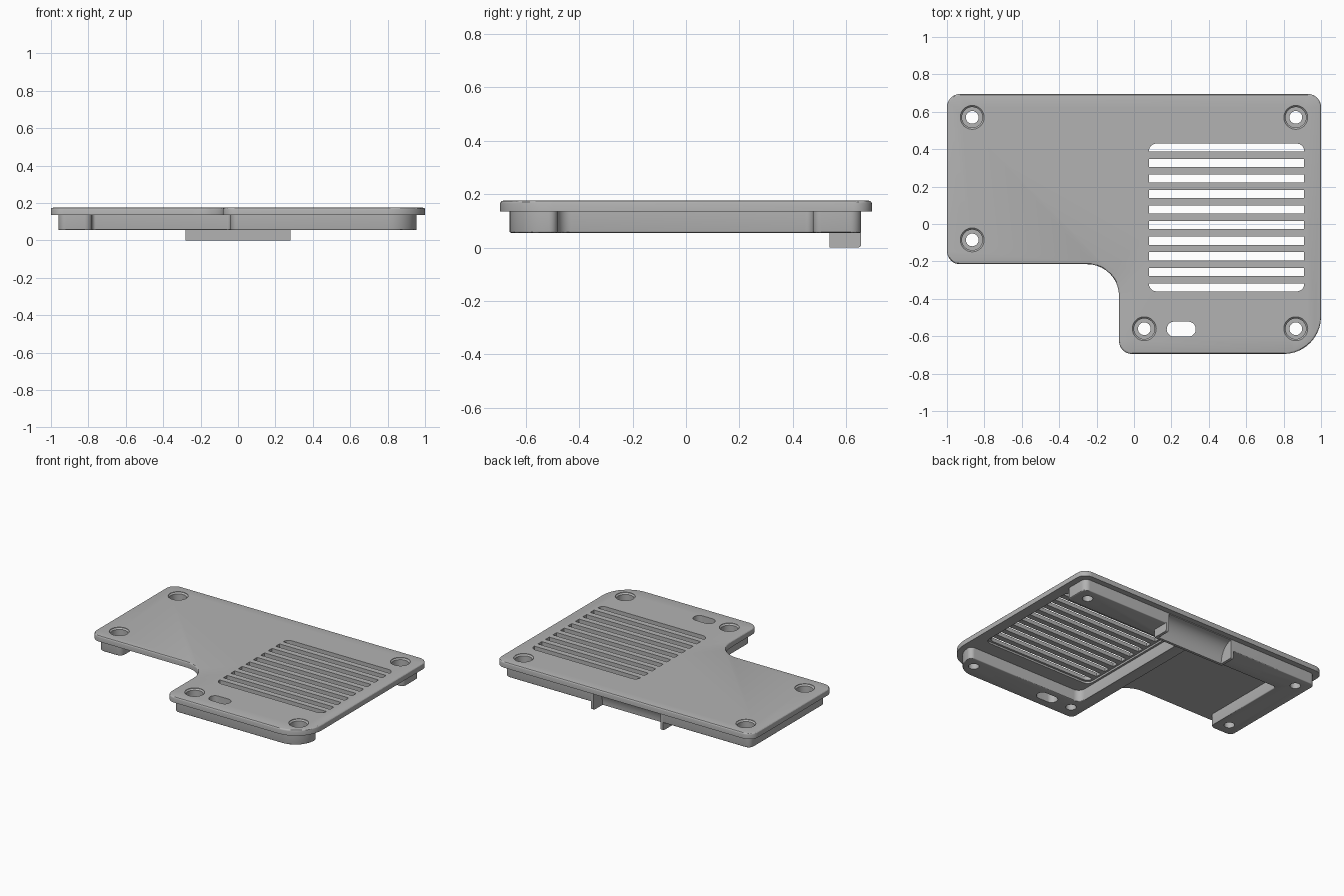
import bpy, bmesh
from math import sin, cos, pi, radians
from mathutils import Vector

if "Cube" in bpy.data.objects:
    bpy.data.objects.remove(bpy.data.objects["Cube"])

grey = bpy.data.materials.new("matte grey")
grey.use_nodes = True
GREY = (0.45, 0.45, 0.45, 1)
grey.diffuse_color = GREY
grey.node_tree.nodes["Principled BSDF"].inputs["Base Color"].default_value = GREY


def rounded(corners, steps=10):
    """Outline from (x, y, radius) corners, each replaced by a tangent arc."""
    pts = []
    for i, (x, y, r) in enumerate(corners):
        p = Vector((x, y))
        a = (Vector(corners[i - 1][:2]) - p).normalized()
        b = (Vector(corners[(i + 1) % len(corners)][:2]) - p).normalized()
        if r == 0:
            pts.append(p)
            continue
        centre = p + (a + b) * r
        for k in range(steps + 1):
            t = k / steps * pi / 2
            pts.append(centre - b * r * cos(t) - a * r * sin(t))
    return pts


def box(x0, x1, y0, y1, r=0):
    return rounded([(x0, y0, r), (x1, y0, r), (x1, y1, r), (x0, y1, r)])


def prism(bm, pts, z0, z1, round_top=0, round_bottom=0):
    """Extruded outline with optionally rounded rims."""
    base = bm.faces.new([bm.verts.new((p[0], p[1], z0)) for p in pts])
    ext = bmesh.ops.extrude_face_region(bm, geom=[base], use_keep_orig=True)["geom"]
    top = [f for f in ext if isinstance(f, bmesh.types.BMFace)][0]
    bmesh.ops.translate(bm, verts=top.verts[:], vec=(0, 0, z1 - z0))
    for face, size in ((top, round_top), (base, round_bottom)):
        if size:
            bmesh.ops.bevel(bm, geom=face.edges[:], offset=size, segments=3,
                            profile=0.5, affect='EDGES')


def lathe(bm, x, y, profile, n=32):
    """Closed turned solid from (radius, z) rings."""
    rings = [[bm.verts.new((x + r * cos(2 * pi * k / n), y + r * sin(2 * pi * k / n), z))
              for k in range(n)] for r, z in profile]
    for lo, hi in zip(rings, rings[1:]):
        for k in range(n):
            j = (k + 1) % n
            bm.faces.new((lo[k], lo[j], hi[j], hi[k]))
    bm.faces.new(rings[0][::-1])
    bm.faces.new(rings[-1])


def finish(bm, name):
    bmesh.ops.recalc_face_normals(bm, faces=bm.faces[:])
    me = bpy.data.meshes.new(name)
    bm.to_mesh(me)
    bm.free()
    me.materials.append(grey)
    ob = bpy.data.objects.new(name, me)
    bpy.context.collection.objects.link(ob)
    return ob


def activate(ob):
    bpy.ops.object.select_all(action='DESELECT')
    ob.select_set(True)
    bpy.context.view_layer.objects.active = ob


def cut(ob, cutter):
    mod = ob.modifiers.new("cut", 'BOOLEAN')
    mod.operation, mod.solver, mod.object = 'DIFFERENCE', 'EXACT', cutter
    activate(ob)
    bpy.ops.object.modifier_apply(modifier=mod.name)


# Top plate, an L shape with a rounded inner corner
bm = bmesh.new()
prism(bm, rounded([
    (-1, 0.695, 0.07), (-1, -0.215, 0.07), (-0.08, -0.215, 0.17),
    (-0.08, -0.695, 0.07), (1, -0.695, 0.2), (1, 0.695, 0.07)]),
    0.135, 0.175, round_top=0.01)
plate = finish(bm, "top_plate")

# Raised frame below the plate, open at the right side and the arm front
bm = bmesh.new()
prism(bm, rounded([
    (-0.96, 0.655, 0.04), (-0.96, -0.18, 0.04), (-0.78, -0.18, 0.04),
    (-0.78, 0.475, 0.02), (-0.04, 0.475, 0.02), (-0.04, -0.66, 0.04),
    (0.955, -0.66, 0.15), (0.955, -0.48, 0.03), (0.05, -0.48, 0.05),
    (0.05, 0.475, 0.03), (0.955, 0.475, 0.03), (0.955, 0.655, 0.04),
    (0.28, 0.655, 0), (0.28, 0.54, 0), (-0.28, 0.54, 0), (-0.28, 0.655, 0)]),
    0.055, 0.137, round_bottom=0.006)
frame = finish(bm, "lower_frame")

# Screw bores and the oblong opening
bm = bmesh.new()
for x, y in ((-0.865, 0.57), (0.865, 0.57), (-0.865, -0.085),
             (0.055, -0.56), (0.865, -0.56)):
    lathe(bm, x, y, [(0.034, 0.02), (0.034, 0.105), (0.055, 0.105),
                     (0.055, 0.163), (0.064, 0.172), (0.064, 0.2)])
prism(bm, box(0.175, 0.33, -0.602, -0.522, 0.0395), 0.02, 0.2)
holes = finish(bm, "hole_cutter")

# Vent slots, the outer two with rounded ends
SLOTS, OPEN = 10, 0.043
pitch = (0.79 - OPEN) / (SLOTS - 1)
bm = bmesh.new()
for i in range(SLOTS):
    y0 = -0.36 + i * pitch
    r_low = 0.04 if i == 0 else 0
    r_high = 0.04 if i == SLOTS - 1 else 0
    prism(bm, rounded([(0.08, y0, r_low), (0.91, y0, r_low),
                       (0.91, y0 + OPEN, r_high), (0.08, y0 + OPEN, r_high)]), 0.1, 0.2)
slots = finish(bm, "vent_cutter")

# Shallow recess under the vent
bm = bmesh.new()
prism(bm, box(0.065, 0.925, -0.375, 0.445, 0.045), 0.1, 0.148)
recess = finish(bm, "recess_cutter")

for ob, cutters in ((plate, (recess, slots, holes)), (frame, (holes,))):
    for cutter in cutters:
        cut(ob, cutter)
for cutter in (holes, slots, recess):
    bpy.data.objects.remove(cutter)


def side_profile(name, pts, x0, x1):
    """Extrude a (y, z) outline along x."""
    bm = bmesh.new()
    prism(bm, pts, x0, x1)
    for v in bm.verts:
        v.co = v.co.zxy
    return finish(bm, name)


# Scooped tab at the back with an end cheek on each side
arc = [(0.655 - 0.1 * cos(t), 0.13 * sin(t)) for t in [k * pi / 24 for k in range(13)]]
scoop = side_profile("scoop_wall", [(0.537, 0)] + arc + [(0.655, 0.137), (0.537, 0.137)],
                     -0.278, 0.278)
cheeks = [side_profile(name, rounded([(0.537, 0, 0), (0.655, 0, 0.012),
                                      (0.655, 0.137, 0), (0.537, 0.137, 0)]), x, x + 0.02)
          for name, x in (("right_cheek", -0.28), ("left_cheek", 0.26))]

for ob in [plate, frame, scoop] + cheeks:
    activate(ob)
    bpy.ops.object.shade_smooth_by_angle(angle=radians(30))
